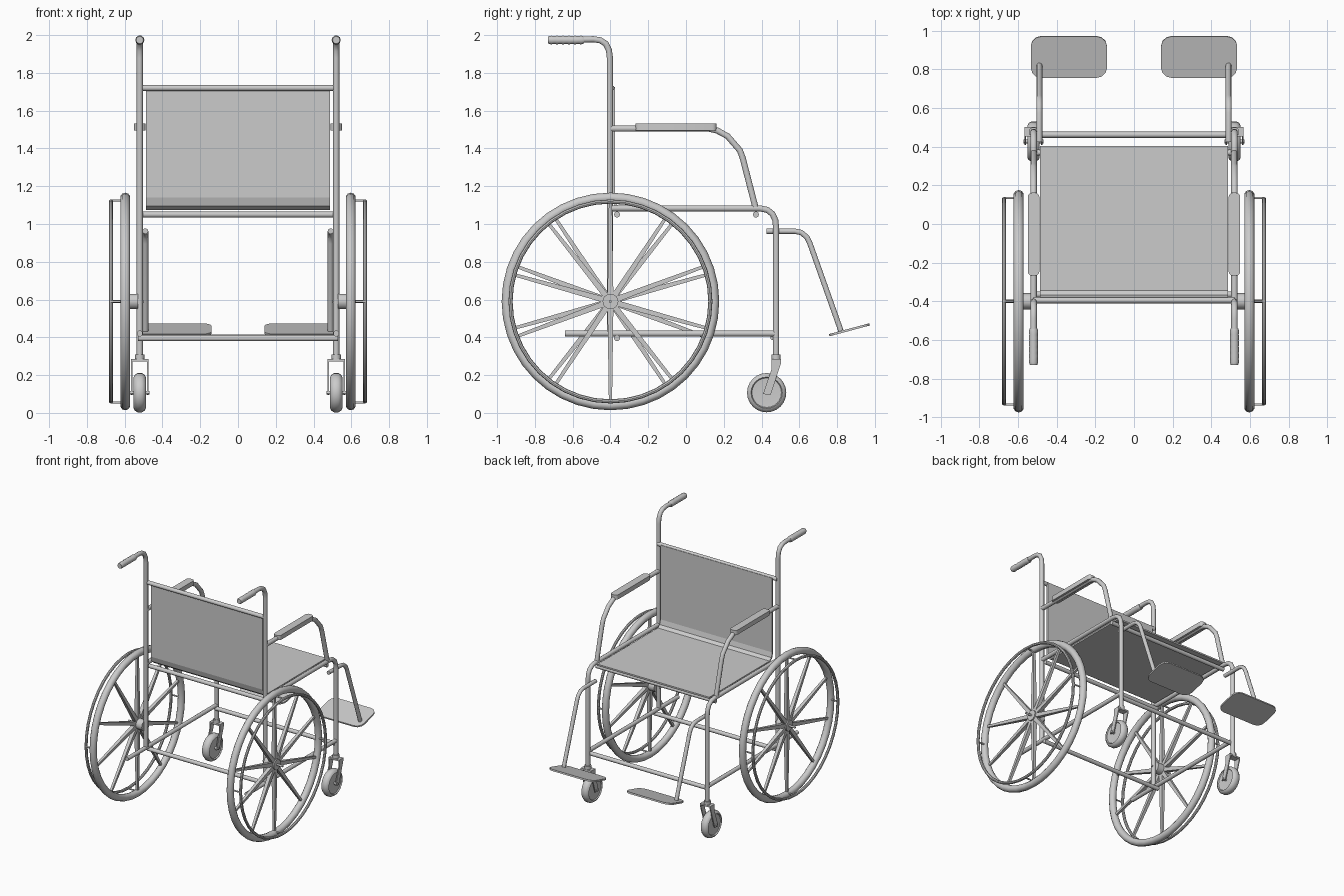
import bpy, bmesh, math
from mathutils import Vector, Matrix

if "Cube" in bpy.data.objects:
    bpy.data.objects.remove(bpy.data.objects["Cube"])


def finish(ob, name, mirror=False, smooth=True):
    ob.name = name
    bpy.ops.object.select_all(action='DESELECT')
    ob.select_set(True)
    bpy.context.view_layer.objects.active = ob
    bpy.ops.object.transform_apply(location=True, rotation=True, scale=True)
    if smooth:
        bpy.ops.object.shade_smooth_by_angle(angle=math.radians(40))
    if mirror:
        ob.modifiers.new("Mirror", 'MIRROR')
    return ob


def from_bmesh(bm, name, mirror=False, smooth=True):
    bmesh.ops.recalc_face_normals(bm, faces=bm.faces)
    me = bpy.data.meshes.new(name)
    bm.to_mesh(me)
    bm.free()
    ob = bpy.data.objects.new(name, me)
    bpy.context.collection.objects.link(ob)
    return finish(ob, name, mirror, smooth)


def tube(name, pts, r, mirror=True):
    """Round tube swept along a path; a 4th value scales the radius."""
    cu = bpy.data.curves.new(name, 'CURVE')
    cu.dimensions = '3D'
    cu.bevel_depth = r
    cu.bevel_resolution = 3
    cu.use_fill_caps = True
    sp = cu.splines.new('POLY')
    sp.points.add(len(pts) - 1)
    for p, q in zip(sp.points, pts):
        p.co = (*q[:3], 1)
        p.radius = q[3] if len(q) > 3 else 1
    ob = bpy.data.objects.new(name, cu)
    bpy.context.collection.objects.link(ob)
    bpy.ops.object.select_all(action='DESELECT')
    ob.select_set(True)
    bpy.context.view_layer.objects.active = ob
    bpy.ops.object.convert(target='MESH')
    return finish(bpy.context.object, name, mirror)


def path(x, yz):
    return [(x, y, z) for y, z in yz]


def ring(name, x, y, z, major, minor, seg=40, sides=10):
    bpy.ops.mesh.primitive_torus_add(location=(x, y, z), rotation=(0, math.pi / 2, 0),
                                     major_radius=major, minor_radius=minor,
                                     major_segments=seg, minor_segments=sides)
    return finish(bpy.context.object, name, True)


def rounded_plate(name, cx, cy, sx, sy, t, corner, mat):
    """Flat box with rounded vertical corners, placed by a matrix."""
    bm = bmesh.new()
    bmesh.ops.create_cube(bm, size=1)
    bmesh.ops.scale(bm, vec=(sx, sy, t), verts=bm.verts)
    edges = [e for e in bm.edges if abs(e.verts[0].co.z - e.verts[1].co.z) > t / 2]
    bmesh.ops.bevel(bm, geom=edges, offset=corner, segments=3, profile=0.5, affect='EDGES')
    bm.transform(mat)
    return from_bmesh(bm, name, True)


X = 0.52           # frame tubes
AX, AY, AZ = 0.597, -0.4, 0.59   # big wheel centre

# Frame tubes (right side, mirrored)
tube("back_post", path(X, [(-.403, .42), (-.403, 1.88), (-.408, 1.92), (-.425, 1.955),
                           (-.455, 1.973), (-.49, 1.978), (-.73, 1.974)]), .017)
tube("seat_rail_and_front_leg", path(X, [(-.4, 1.083), (.39, 1.083), (.43, 1.075), (.458, 1.053),
                                         (.473, 1.02), (.477, .98), (.477, .3)]), .017)
tube("lower_rail", path(X, [(-.64, .42), (.47, .42)]), .016)
tube("armrest_tube", path(X, [(-.4, 1.505), (.12, 1.505), (.165, 1.495), (.22, 1.465),
                              (.285, 1.39), (.3, 1.35), (.367, 1.09)]), .017)

# Cross bars
for name, y, z, w in [("back_top_bar", -.395, 1.72, .52), ("seat_rear_bar", -.365, 1.05, .52),
                      ("seat_front_bar", .37, 1.05, .52), ("lower_rear_bar", -.365, .395, .53),
                      ("lower_front_bar", .462, .4, .52)]:
    tube(name, [(-w, y, z), (w, y, z)], .016, mirror=False)

# Ribbed hand grips
tube("hand_grip", [(X, -.54 - .19 * i / 12, 1.974, .88 if i in (0, 12) else 1.0 + .1 * (i % 2))
                   for i in range(13)], .022)

# Armrest pads
pad = rounded_plate("armrest_pad", 0, 0, .06, .43, .036, .022,
                    Matrix.Translation((X, -.053, 1.514)))

# Fabric back and seat, one bent sheet
bm = bmesh.new()
prof = [(-.383, 1.725), (-.383, 1.14), (-.372, 1.1), (-.345, 1.08), (.405, 1.08)]
rows = [[bm.verts.new((s * .487, y, z)) for s in (-1, 1)] for y, z in prof]
for a, b in zip(rows, rows[1:]):
    bm.faces.new((a[0], a[1], b[1], b[0]))
sheet = from_bmesh(bm, "back_and_seat_fabric", smooth=False)
mod = sheet.modifiers.new("Thickness", 'SOLIDIFY')
mod.thickness = .012
mod.offset = 0

# Footrests
tube("footrest_tube", path(.49, [(.425, .962), (.575, .962), (.61, .955), (.64, .93),
                                 (.655, .9), (.82, .435)]), .015)
tilt = Matrix.Translation((.337, .865, .44)) @ Matrix.Rotation(math.radians(15), 4, 'X')
rounded_plate("footplate", 0, 0, .395, .222, .012, .055, tilt)

# Big wheels
ring("big_tyre", AX, AY, AZ, .549, .027)
ring("push_rim", .673, AY, AZ, .529, .011, 40, 8)
tube("wheel_hub", [(.53, AY, AZ), (.622, AY, AZ)], .042)
tube("axle", [(.5, AY, AZ), (.673, AY, AZ)], .008)
for i in range(4):
    a = i * math.pi / 2
    y, z = AY + .535 * math.cos(a), AZ + .535 * math.sin(a)
    tube("push_rim_peg", [(AX, y, z), (.673, y, z)], .006)

# Ten tapered spokes per wheel, the two wheels slightly out of step
for s in (-1, 1):
    bm = bmesh.new()
    for k in range(10):
        a = math.pi / 2 + k * math.pi / 5
        if k % 5:
            a += s * math.radians(2.5)
        d = Vector((0, math.cos(a), math.sin(a)))
        rot = d.to_track_quat('Z', 'X').to_matrix().to_4x4()
        m = Matrix.Translation(Vector((s * AX, AY, AZ)) + d * .28) @ rot @ Matrix.Rotation(math.pi / 4, 4, 'Z')
        bmesh.ops.create_cone(bm, cap_ends=True, segments=4, radius1=.022, radius2=.012,
                              depth=.5, matrix=m)
    from_bmesh(bm, "wheel_spokes", smooth=False)

# Casters
CY, CZ = .427, .107
bm = bmesh.new()
prof = [(0, .022), (.05, .022), (.078, .024), (.083, .032), (.095, .026), (.104, .012)]
prof += [(r, -x) for r, x in reversed(prof)]
vs = [bm.verts.new((X + x, CY, CZ + r)) for r, x in prof]
es = [bm.edges.new(e) for e in zip(vs, vs[1:])]
bmesh.ops.spin(bm, geom=vs + es, cent=(X, CY, CZ), axis=(1, 0, 0),
               angle=2 * math.pi, steps=24, use_merge=True)
bmesh.ops.remove_doubles(bm, verts=bm.verts, dist=1e-4)
from_bmesh(bm, "caster_wheel", True)
tube("caster_axle", [(X - .052, CY, CZ), (X + .052, CY, CZ)], .01)
tube("caster_collar", [(X, .477, .272), (X, .477, .31)], .025)

# Caster forks: a side profile for each prong plus the crown
for off in (-.042, .042):
    bm = bmesh.new()
    side = [(.452, .285), (.502, .285), (.502, .26), (.448, .095), (.408, .1), (.452, .23)]
    f = bm.faces.new([bm.verts.new((X + off - .004, y, z)) for y, z in side])
    ext = bmesh.ops.extrude_face_region(bm, geom=[f])["geom"]
    bmesh.ops.translate(bm, vec=(.008, 0, 0), verts=[v for v in ext if isinstance(v, bmesh.types.BMVert)])
    from_bmesh(bm, "caster_fork_prong", True, False)
rounded_plate("caster_fork_crown", 0, 0, .09, .05, .012, .004, Matrix.Translation((X, .477, .279)))
